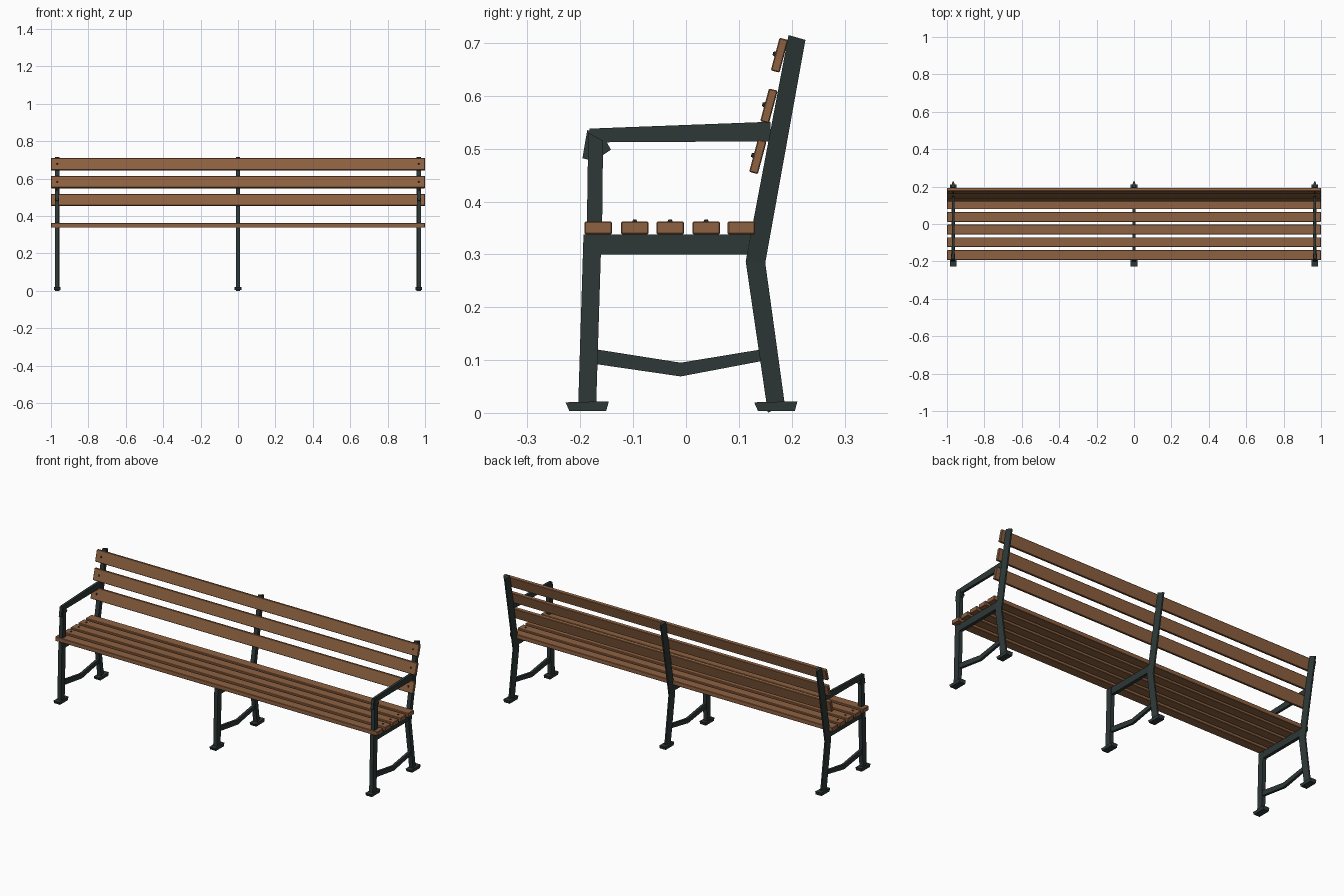
import bpy, bmesh, math
from mathutils import Matrix, Vector

cube = bpy.data.objects.get("Cube")
if cube:
    bpy.data.objects.remove(cube, do_unlink=True)


def make_material(name, rgb):
    m = bpy.data.materials.new(name)
    m.use_nodes = True
    m.diffuse_color = (*rgb, 1)
    m.node_tree.nodes["Principled BSDF"].inputs["Base Color"].default_value = (*rgb, 1)
    return m


WOOD = make_material("warm wood", (0.27, 0.12, 0.053))
IRON = make_material("dark green iron", (0.026, 0.039, 0.038))


def finish(name, bm, mat):
    bmesh.ops.recalc_face_normals(bm, faces=bm.faces)
    me = bpy.data.meshes.new(name)
    bm.to_mesh(me)
    bm.free()
    me.materials.append(mat)
    ob = bpy.data.objects.new(name, me)
    bpy.context.scene.collection.objects.link(ob)
    return ob


def bar(name, x, stations, w1, w2=None):
    """Iron bar in the y-z plane; each station is a pair of edge points."""
    w2 = w2 or w1
    bm = bmesh.new()
    rings = []
    for a, b in stations:
        corners = [(-w1, a), (w1, a), (w2, b), (-w2, b)]
        rings.append([bm.verts.new((x + w / 2, *p)) for w, p in corners])
    for r, s in zip(rings, rings[1:]):
        for i in range(4):
            j = (i + 1) % 4
            bm.faces.new((r[i], r[j], s[j], s[i]))
    bm.faces.new(rings[0])
    bm.faces.new(rings[-1])
    return finish(name, bm, IRON)


def slat(name, y, z, depth, height, tilt=0):
    """Full-length wooden board with softened edges."""
    bm = bmesh.new()
    bmesh.ops.create_cube(bm, size=1)
    bmesh.ops.scale(bm, vec=(2, depth, height), verts=bm.verts)
    bmesh.ops.bevel(bm, geom=bm.edges[:], offset=0.002, segments=1, affect='EDGES')
    bmesh.ops.transform(bm, verts=bm.verts, matrix=Matrix.Translation((0, y, z))
                        @ Matrix.Rotation(tilt, 4, 'X'))
    finish(name, bm, WOOD)


def bolt(name, location, axis):
    """Small round bolt head."""
    bm = bmesh.new()
    rot = Vector(axis).to_track_quat('Z', 'Y').to_matrix().to_4x4()
    bmesh.ops.create_cone(bm, cap_ends=True, segments=8, radius1=0.006, radius2=0.003,
                          depth=0.006, matrix=Matrix.Translation(location) @ rot)
    finish(name, bm, IRON)


SIDES = {"right": -0.967, "middle": 0, "left": 0.967}
TILT = -math.radians(15)
SEAT_Y = [-0.166, -0.097, -0.03, 0.038, 0.105]
BACK = [(0.136, 0.485), (0.157, 0.581), (0.177, 0.677)]

# Wooden seat and backrest
for i, y in enumerate(SEAT_Y):
    slat(f"seat_slat_{i + 1}", y, 0.35, 0.052, 0.024)
for i, (y, z) in enumerate(BACK):
    slat(f"back_slat_{i + 1}", y, z, 0.017, 0.064, TILT)

# Iron frames
for side, x in SIDES.items():
    bar(f"{side}_back_post", x, [((0.155, 0), (0.187, 0.016)),
                                 ((0.113, 0.287), (0.15, 0.284)),
                                 ((0.194, 0.715), (0.226, 0.706))], 0.024, 0.008)
    bar(f"{side}_front_leg", x, [((-0.204, 0.015), (-0.17, 0.015)),
                                 ((-0.194, 0.338), (-0.16, 0.338))], 0.022)
    bar(f"{side}_seat_rail", x, [((-0.165, 0.3), (-0.165, 0.338)),
                                 ((0.13, 0.3), (0.13, 0.338))], 0.018)
    bar(f"{side}_stretcher", x, [((-0.175, 0.093), (-0.175, 0.121)),
                                 ((-0.01, 0.069), (-0.01, 0.095)),
                                 ((0.148, 0.099), (0.148, 0.121))], 0.014)
    for end, y in (("front", -0.187), ("back", 0.17)):
        bar(f"{side}_{end}_foot", x, [((y - 0.034, 0.004), (y - 0.041, 0.02)),
                                      ((y + 0.036, 0.004), (y + 0.041, 0.022))], 0.036)
    if side == "middle":
        continue

    # Armrest, its support and the curled front end
    bar(f"{side}_arm_support", x, [((-0.188, 0.33), (-0.159, 0.33)),
                                   ((-0.185, 0.53), (-0.157, 0.515))], 0.022)
    bar(f"{side}_armrest", x, [((-0.183, 0.512), (-0.183, 0.538)),
                               ((0.16, 0.514), (0.16, 0.551))], 0.014)
    bar(f"{side}_arm_curl", x, [((-0.187, 0.535), (-0.16, 0.53)),
                                ((-0.196, 0.482), (-0.142, 0.498)),
                                ((-0.18, 0.478), (-0.165, 0.483))], 0.016)

    # Bolt heads
    for i, y in enumerate(SEAT_Y[1:4]):
        bolt(f"{side}_seat_bolt_{i + 1}", (x, y, 0.363), (0, 0, 1))
    normal = Vector((0, -math.cos(TILT), -math.sin(TILT)))
    for i, (y, z) in enumerate(BACK):
        bolt(f"{side}_back_bolt_{i + 1}", Vector((x, y, z)) + normal * 0.01, normal)
